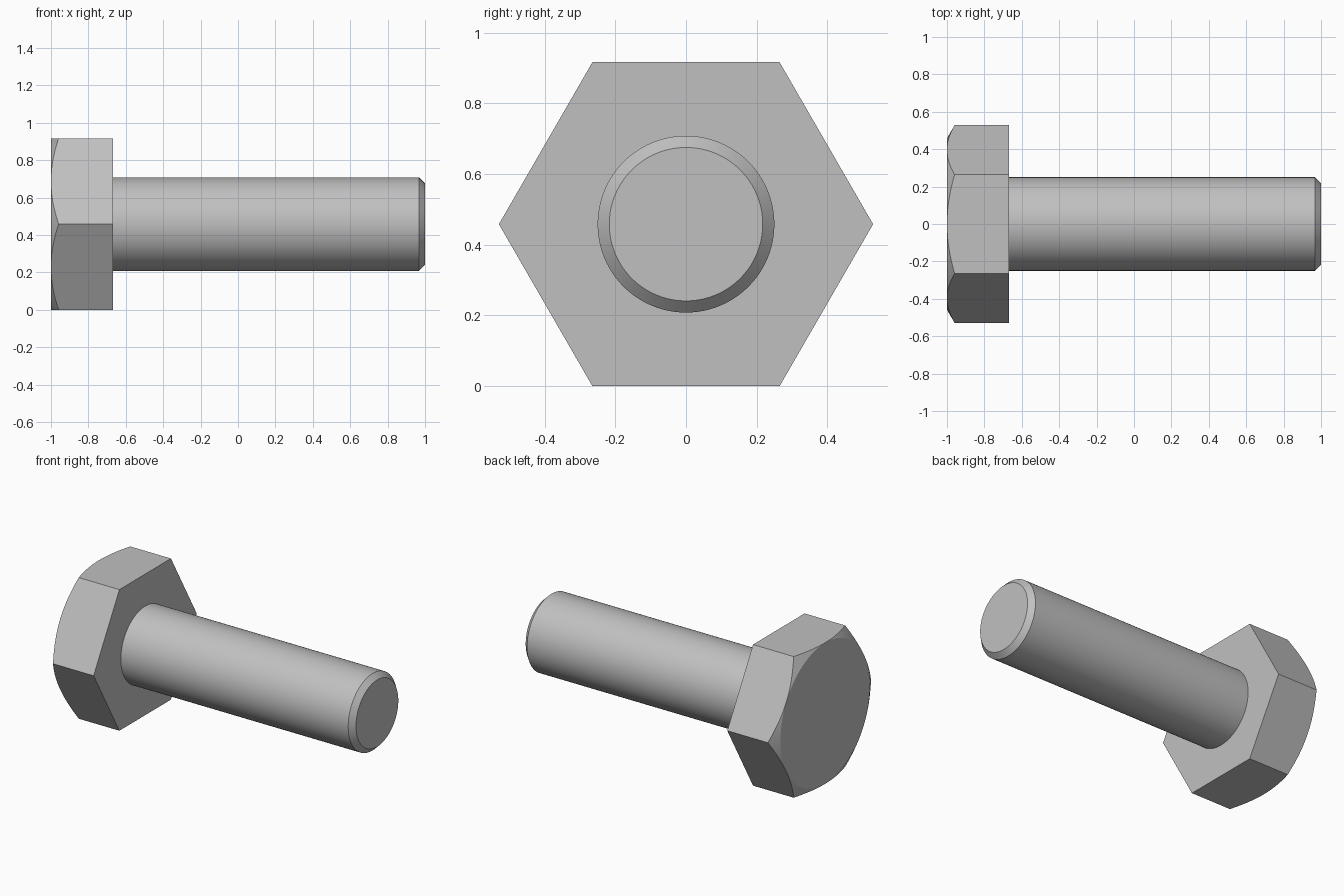
import bpy, bmesh, math

cube = bpy.data.objects.get("Cube")
if cube:
    bpy.data.objects.remove(cube, do_unlink=True)

AXIS_Z = 0.458          # height of the bolt axis
APOTHEM = 0.4583        # half the width across the head's flats
HEAD_END, HEAD_BASE, TIP = -1.0, -0.667, 1.0
STEPS = 16              # points along each flat of the head

steel = bpy.data.materials.new("steel grey")
steel.use_nodes = True
colour = (0.53, 0.53, 0.53, 1)
steel.diffuse_color = colour
steel.node_tree.nodes["Principled BSDF"].inputs["Base Color"].default_value = colour


def ring_point(x, radius, angle):
    return (x, radius * math.cos(angle), AXIS_Z + radius * math.sin(angle))


def finish(bm, name):
    bmesh.ops.remove_doubles(bm, verts=bm.verts, dist=1e-5)
    bmesh.ops.recalc_face_normals(bm, faces=bm.faces)
    mesh = bpy.data.meshes.new(name)
    bm.to_mesh(mesh)
    bm.free()
    mesh.materials.append(steel)
    obj = bpy.data.objects.new(name, mesh)
    bpy.context.collection.objects.link(obj)
    bpy.ops.object.select_all(action="DESELECT")
    obj.select_set(True)
    bpy.context.view_layer.objects.active = obj
    bpy.ops.object.shade_smooth_by_angle(angle=math.radians(22))
    return obj


# Hexagonal head: a 30 degree cone trims the outer corners into arcs
bm = bmesh.new()
count = 6 * STEPS
circle, rim = [], []
for i in range(count):
    angle = math.tau * i / count
    off_middle = angle % (math.pi / 3) - math.pi / 6
    if i % STEPS == 0:
        off_middle = math.pi / 6
    radius = APOTHEM / math.cos(off_middle)
    x = HEAD_END + (radius - APOTHEM) * math.tan(math.pi / 6)
    circle.append(bm.verts.new(ring_point(HEAD_END, APOTHEM, angle)))
    rim.append(bm.verts.new(ring_point(x, radius, angle)))
corner_radius = APOTHEM / math.cos(math.pi / 6)
base = [bm.verts.new(ring_point(HEAD_BASE, corner_radius, math.pi / 3 * k)) for k in range(6)]

bm.faces.new(circle)
bm.faces.new(base)
for i in range(count):
    j = (i + 1) % count
    bm.faces.new((circle[i], circle[j], rim[j], rim[i]))
for k in range(6):
    arc = [rim[(k * STEPS + s) % count] for s in range(STEPS + 1)]
    bm.faces.new(arc + [base[(k + 1) % 6], base[k]])
finish(bm, "hex_head")

# Round shank with a chamfered tip
bm = bmesh.new()
SIDES = 96
profile = [(HEAD_BASE - 0.005, 0.25), (TIP - 0.033, 0.25), (TIP, 0.217)]
rings = [[bm.verts.new(ring_point(x, r, math.tau * i / SIDES)) for i in range(SIDES)]
         for x, r in profile]
for a, b in zip(rings, rings[1:]):
    for i in range(SIDES):
        j = (i + 1) % SIDES
        bm.faces.new((a[i], a[j], b[j], b[i]))
bm.faces.new(rings[0])
bm.faces.new(rings[-1])
finish(bm, "shank")
